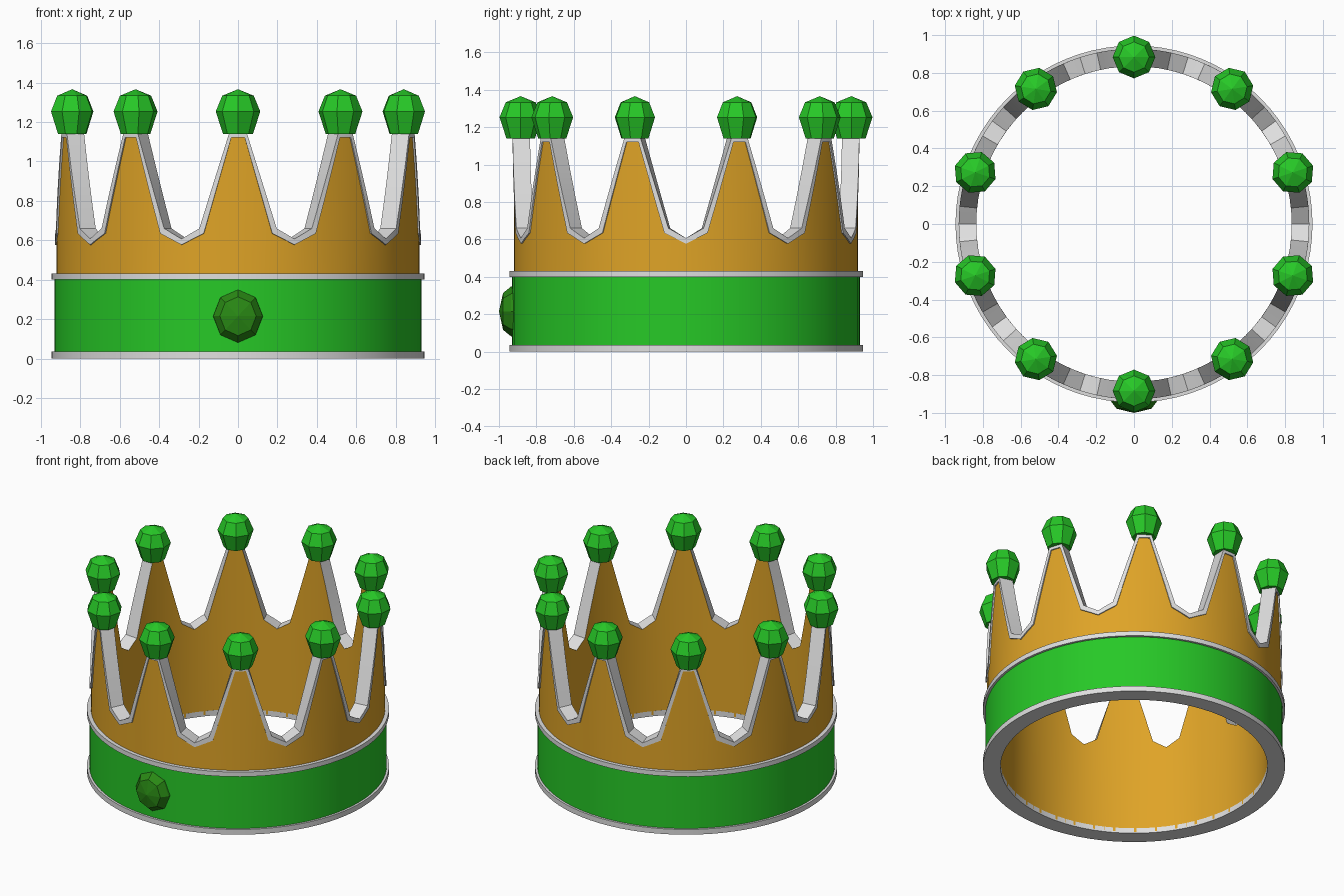
import bpy, math
from math import sin, cos, radians, pi

if "Cube" in bpy.data.objects:
    bpy.data.objects.remove(bpy.data.objects["Cube"])

N = 10                               # number of crown points
R_IN, R_WALL, R_LIP = 0.835, 0.92, 0.928


def material(name, rgb):
    m = bpy.data.materials.new(name)
    m.diffuse_color = (*rgb, 1)
    m.use_nodes = True
    m.node_tree.nodes["Principled BSDF"].inputs["Base Color"].default_value = m.diffuse_color
    return m


GOLD = material("gold", (0.74, 0.37, 0.02))
SILVER = material("silver", (0.74, 0.74, 0.74))
GREEN = material("bright green", (0.02, 0.58, 0.02))
DARK = material("dark green", (0.022, 0.25, 0.007))


def make(name, verts, faces, mat, smooth=True):
    me = bpy.data.meshes.new(name)
    me.from_pydata(verts, [], faces)
    me.materials.append(mat)
    ob = bpy.data.objects.new(name, me)
    bpy.context.collection.objects.link(ob)
    if smooth:
        bpy.ops.object.select_all(action='DESELECT')
        ob.select_set(True)
        bpy.context.view_layer.objects.active = ob
        bpy.ops.object.shade_smooth_by_angle(angle=radians(25))
    return ob


def polar(r, a, z):
    return (r * cos(a), r * sin(a), z)


def sweep(name, sections, mat, closed=True):
    """Join a ring of equal cross-sections; each runs counter-clockwise in (r, z)."""
    n, k = len(sections), len(sections[0])
    verts = [p for s in sections for p in s]
    faces = []
    for i in range(n):
        j = (i + 1) % n
        for c in range(k if closed else k - 1):
            d = (c + 1) % k
            faces.append((i * k + c, j * k + c, j * k + d, i * k + d))
    return make(name, verts, faces, mat)


def ring(name, r0, r1, z0, z1, mat, seg=80):
    prof = [(r0, z0), (r1, z0), (r1, z1), (r0, z1)]
    sweep(name, [[polar(r, 2 * pi * i / seg, z) for r, z in prof] for i in range(seg)], mat)


# Half outline of one point: (edge angle, edge z, inner border angle, inner border z)
HALF = [(0, 1.142, 0, 1.12), (2.8, 1.142, 2.1, 1.12),
        (12.2, 0.66, 10.8, 0.635), (18, 0.607, 18, 0.577)]
STEPS = [1, 3, 2]
half = []
for (p, q), n in zip(zip(HALF, HALF[1:]), STEPS):
    half += [tuple(a + (b - a) * t / n for a, b in zip(p, q)) for t in range(n)]
half.append(HALF[-1])
period = [(-a, z, -b, w) for a, z, b, w in half[:0:-1]] + half[:-1]
outline = [(radians(-90 + 360 / N * k + a), z, radians(-90 + 360 / N * k + b), w)
           for k in range(N) for a, z, b, w in period]

# Gold wall, inside and outside
sweep("inner_wall", [[polar(R_IN, a, z), polar(R_IN, a, 0.01)] for a, z, b, w in outline],
      GOLD, closed=False)
sweep("outer_wall", [[polar(R_WALL, b, 0.40), polar(R_WALL, b, w + 0.003)]
                     for a, z, b, w in outline], GOLD, closed=False)

# Silver edging over the wall thickness with a raised outer border
sweep("silver_edging", [[polar(R_WALL - 0.003, b, w), polar(R_LIP, b, w),
                         polar(R_LIP, a, z), polar(R_IN, a, z)]
                        for a, z, b, w in outline], SILVER, closed=False)

# Green band and silver trims
ring("green_band", 0.90, 0.93, 0.02, 0.41, GREEN)
ring("lower_trim", R_IN, 0.945, 0.0, 0.036, SILVER)
ring("upper_trim", 0.90, 0.945, 0.40, 0.432, SILVER)


# Faceted jewels: stacked rings of eight sides with a pointed top
def jewel(name, rings, tip, mat, place, sides=8):
    verts = [place(r * cos(2 * pi * i / sides), r * sin(2 * pi * i / sides), h)
             for r, h in rings for i in range(sides)] + [place(0, 0, tip)]
    faces = [tuple(reversed(range(sides)))]
    for k in range(len(rings) - 1):
        for i in range(sides):
            j = (i + 1) % sides
            faces.append((k * sides + i, k * sides + j,
                          (k + 1) * sides + j, (k + 1) * sides + i))
    top = (len(rings) - 1) * sides
    faces += [(top + i, top + (i + 1) % sides, len(verts) - 1) for i in range(sides)]
    make(name, verts, faces, mat, smooth=False)


for k in range(N):
    t = radians(-90 + 360 / N * k)

    def on_point(x, y, z, t=t):
        return ((0.884 + x) * cos(t) - y * sin(t), (0.884 + x) * sin(t) + y * cos(t), z)
    jewel(f"point_jewel_{k + 1}", [(0.076, 1.14), (0.113, 1.253), (0.08, 1.333)],
          1.366, GREEN, on_point)

# Large oval jewel on the front of the band
jewel("front_jewel", [(0.127, -0.91), (0.125, -0.935), (0.092, -0.978)], -1.0, DARK,
      lambda x, y, h: (x, h, 0.215 + y * 1.07) if h > -2 else None)
# The front jewel is laid on its side, which mirrors it: turn its faces outward
for ob in bpy.data.objects:
    if ob.name == "front_jewel":
        # rings advance toward -y with (x, z) order, so winding is already outward
        ob.data.validate()
